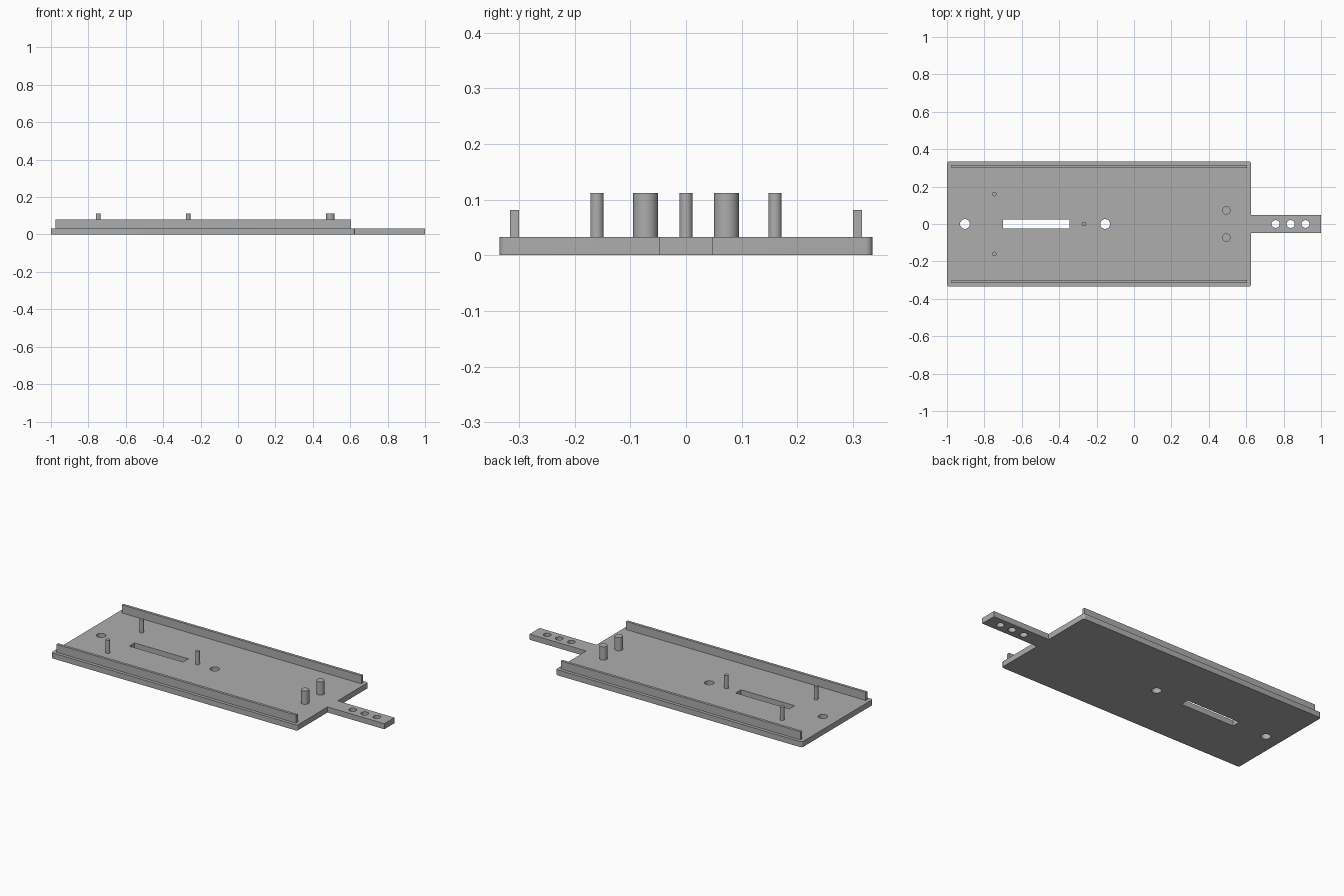
import bpy, bmesh
from math import cos, sin, pi

cube = bpy.data.objects.get("Cube")
if cube:
    bpy.data.objects.remove(cube)

GREY = (0.42, 0.42, 0.42, 1)
mat = bpy.data.materials.new("plain grey")
mat.use_nodes = True
mat.diffuse_color = GREY
bsdf = next(n for n in mat.node_tree.nodes if n.type == 'BSDF_PRINCIPLED')
bsdf.inputs["Base Color"].default_value = GREY

THICK = 0.033      # plate thickness
RAIL_TOP = 0.081
PEG_TOP = 0.112


def circle(x, y, r, start=0, sweep=2 * pi, n=32):
    full = sweep > 6
    steps = n if full else n + 1
    return [(x + r * cos(start + sweep * i / n), y + r * sin(start + sweep * i / n))
            for i in range(steps)]


def rect(x0, x1, y):
    return [(x0, -y), (x1, -y), (x1, y), (x0, y)]


def extrude(name, loops, z0, z1):
    """Solid from flat outlines; inner loops become through holes."""
    curve = bpy.data.curves.new(name, 'CURVE')
    curve.dimensions = '2D'
    curve.fill_mode = 'BOTH'
    curve.extrude = (z1 - z0) / 2
    for loop in loops:
        spline = curve.splines.new('POLY')
        spline.points.add(len(loop) - 1)
        for point, (x, y) in zip(spline.points, loop):
            point.co = (x, y, 0, 1)
        spline.use_cyclic_u = True
    source = bpy.data.objects.new(name + " outline", curve)
    bpy.context.collection.objects.link(source)
    bpy.context.view_layer.update()
    mesh = bpy.data.meshes.new_from_object(source.evaluated_get(
        bpy.context.evaluated_depsgraph_get()))
    bpy.data.objects.remove(source)
    bpy.data.curves.remove(curve)

    # Weld caps to walls and rest the solid at its height
    bm = bmesh.new()
    bm.from_mesh(mesh)
    bmesh.ops.remove_doubles(bm, verts=bm.verts, dist=1e-5)
    bmesh.ops.recalc_face_normals(bm, faces=bm.faces)
    bmesh.ops.translate(bm, verts=bm.verts, vec=(0, 0, (z0 + z1) / 2))
    bm.to_mesh(mesh)
    bm.free()
    mesh.name = name
    mesh.materials.clear()
    mesh.materials.append(mat)
    obj = bpy.data.objects.new(name, mesh)
    bpy.context.collection.objects.link(obj)
    bpy.ops.object.select_all(action='DESELECT')
    obj.select_set(True)
    bpy.context.view_layer.objects.active = obj
    bpy.ops.object.shade_smooth_by_angle(angle=pi / 6)
    return obj


# Base plate: rounded corners, with the drilled tongue as one outline
LEFT, RIGHT, HALF, R = -1.0, 0.625, 0.335, 0.012
TONGUE = 0.048
outline = circle(LEFT + R, -HALF + R, R, pi, pi / 2, 6)
outline += circle(RIGHT - R, -HALF + R, R, 1.5 * pi, pi / 2, 6)
outline += [(RIGHT, -TONGUE), (1, -TONGUE), (1, TONGUE), (RIGHT, TONGUE)]
outline += circle(RIGHT - R, HALF - R, R, 0, pi / 2, 6)
outline += circle(LEFT + R, HALF - R, R, pi / 2, pi / 2, 6)

holes = [circle(x, 0, 0.026) for x in (-0.904, -0.154)]
holes += [circle(x, 0, 0.021) for x in (0.757, 0.837, 0.917)]
slot = rect(-0.70, -0.346, 0.025)
extrude("base_plate", [outline, slot] + holes, 0, THICK)

# Side rails and paired pegs, front and back
for side, label in ((-1, "front"), (1, "back")):
    rail = [(x, y + side * 0.308) for x, y in rect(-0.977, 0.605, 0.008)]
    extrude(label + "_rail", [rail], THICK, RAIL_TOP)
    extrude(label + "_thin_peg", [circle(-0.747, side * 0.16, 0.012)], THICK, PEG_TOP)
    extrude(label + "_thick_peg", [circle(0.494, side * 0.0725, 0.0225)], THICK, PEG_TOP)

# Single peg on the centre line
extrude("centre_thin_peg", [circle(-0.267, 0, 0.012)], THICK, PEG_TOP)
